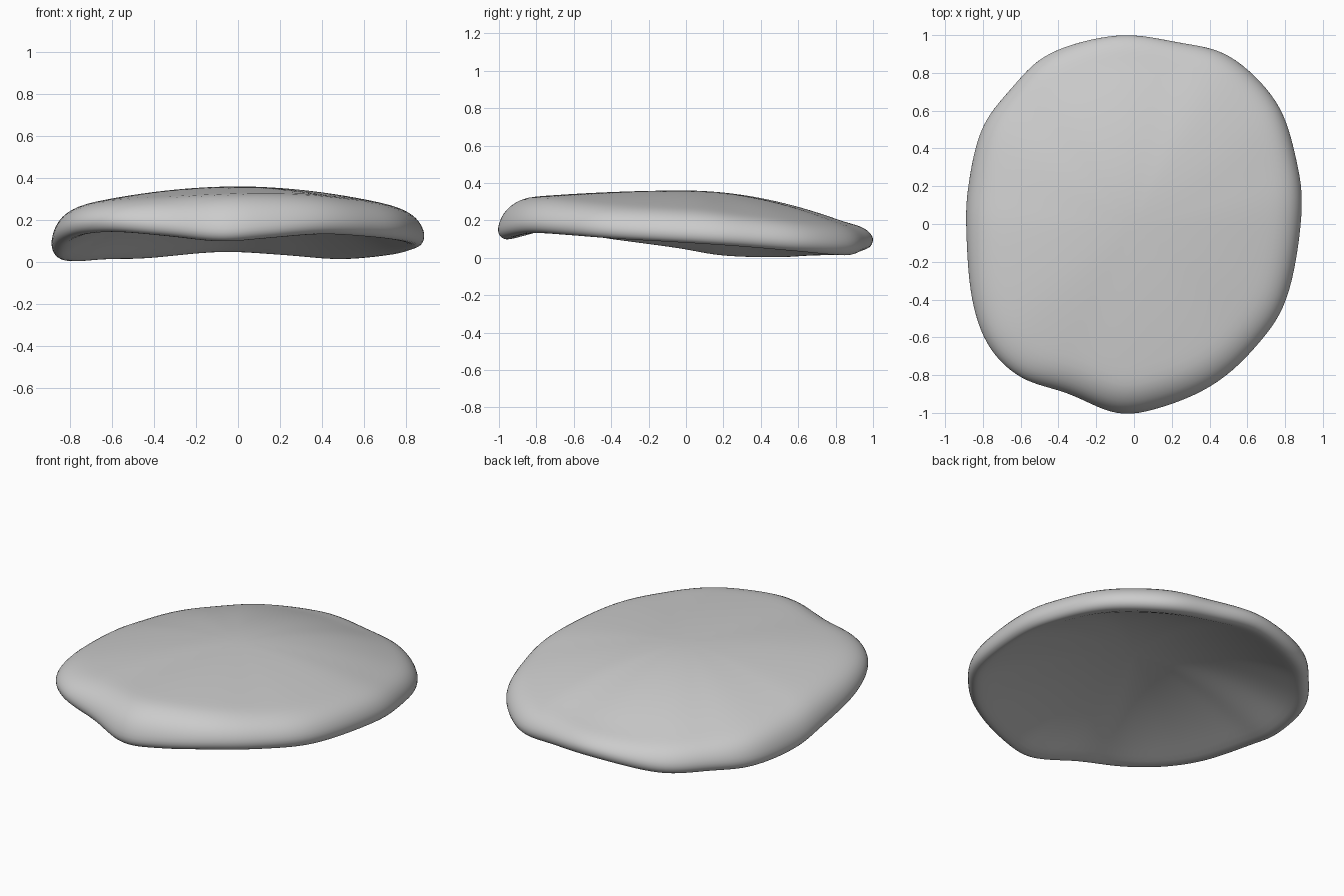
import bpy
import bmesh
from mathutils import Vector

default_cube = bpy.data.objects.get("Cube")
if default_cube:
    bpy.data.objects.remove(default_cube, do_unlink=True)

# Stations round the rim: x, y, height of lip underside, height of shoulder
RIM = [
    (.89, .05, .08, .265), (.86, .35, .06, .24), (.755, .65, .035, .215),
    (.51, .89, .015, .2), (.23, .965, .035, .195), (-.09, 1.002, .05, .195),
    (-.45, .905, .02, .195), (-.66, .71, .015, .2), (-.81, .5, .005, .21),
    (-.88, .2, .015, .235), (-.89, -.05, .055, .26), (-.86, -.4, .1, .28),
    (-.77, -.65, .135, .295), (-.6, -.815, .145, .305), (-.35, -.9, .125, .315),
    (-.09, -1.005, .1, .325), (.14, -.975, .115, .33), (.41, -.86, .135, .325),
    (.63, -.67, .125, .305), (.81, -.4, .105, .285),
]
CROWN = .365
HOLLOW = .295
SHOULDER = .85
DOME_RINGS = 9
HOLLOW_RINGS = 10
LIP_INSIDE = .92
STEPS = 4

# Rounded edge: radius factor, height from widest line (0) to shoulder (1)
EDGE = [(.91, .83), (.955, .61), (.985, .32), (1, 0)]
# Lip turning under: radius factor, height above lip underside
LIP = [(.995, .03), (.98, .01), (.955, 0)]
WIDEST = .06


def smooth_loop(stations, steps):
    """Closed Catmull-Rom interpolation of the rim stations."""
    points = [Vector(s) for s in stations]
    count = len(points)
    result = []
    for i in range(count):
        a, b, c, d = (points[(i + k) % count] for k in (-1, 0, 1, 2))
        for step in range(steps):
            t = step / steps
            result.append(b + (c - a) * (t / 2)
                          + (2 * a - 5 * b + 4 * c - d) * (t * t / 2)
                          + (3 * b - a - 3 * c + d) * (t ** 3 / 2))
    return result


def section(station):
    """Points running from the crown, round the edge and in underneath."""
    x, y, low, shoulder = station
    points = []
    for ring in range(1, DOME_RINGS + 1):
        t = ring / DOME_RINGS
        z = CROWN + (shoulder - CROWN) * t ** 1.9
        points.append((x * SHOULDER * t, y * SHOULDER * t, z))
    widest = low + WIDEST
    for radius, height in EDGE:
        z = widest + (shoulder - widest) * height
        points.append((x * radius, y * radius, z))
    for radius, height in LIP:
        points.append((x * radius, y * radius, low + height))
    for ring in range(HOLLOW_RINGS, 0, -1):
        t = ring / HOLLOW_RINGS
        z = HOLLOW + (low + .006 - HOLLOW) * t * t
        points.append((x * LIP_INSIDE * t, y * LIP_INSIDE * t, z))
    return points


# Closed pad with a domed top and a vaulted underside
bm = bmesh.new()
crown = bm.verts.new((0, 0, CROWN))
hollow = bm.verts.new((0, 0, HOLLOW))
columns = [[bm.verts.new(p) for p in section(s)]
           for s in smooth_loop(RIM, STEPS)]
for i, column in enumerate(columns):
    following = columns[(i + 1) % len(columns)]
    bm.faces.new((crown, column[0], following[0]))
    bm.faces.new((hollow, following[-1], column[-1]))
    for j in range(len(column) - 1):
        bm.faces.new((column[j], column[j + 1],
                      following[j + 1], following[j]))

# Stand the lowest point of the lip on the ground
lowest = min(v.co.z for v in bm.verts)
bmesh.ops.translate(bm, verts=bm.verts, vec=(0, 0, -lowest))

mesh = bpy.data.meshes.new("curved_pad")
bm.to_mesh(mesh)
bm.free()
pad = bpy.data.objects.new("curved_pad", mesh)
bpy.context.collection.objects.link(pad)
for polygon in mesh.polygons:
    polygon.use_smooth = True

rounding = pad.modifiers.new("rounding", 'SUBSURF')
rounding.levels = 1
rounding.render_levels = 1
